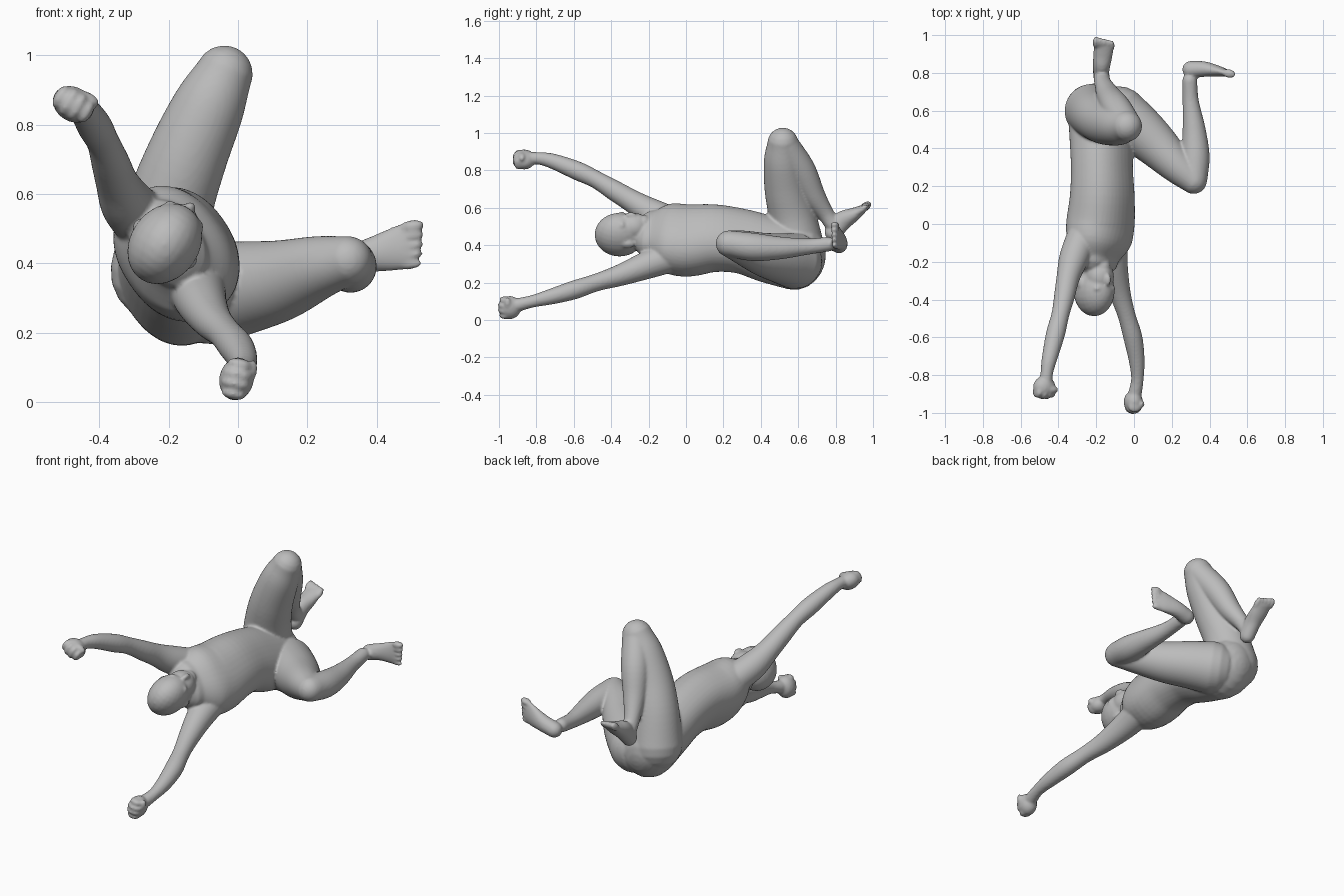
import bpy, bmesh, math
from mathutils import Vector, Matrix

if "Cube" in bpy.data.objects:
    bpy.data.objects.remove(bpy.data.objects["Cube"], do_unlink=True)

skin = bpy.data.materials.new("plain grey")
skin.use_nodes = True
GREY = (0.5, 0.5, 0.5, 1)
skin.diffuse_color = GREY
skin.node_tree.nodes["Principled BSDF"].inputs["Base Color"].default_value = GREY

bm = bmesh.new()
SIDES = 44
LAT = Vector((0.57, 0, -0.82)).normalized()     # across the torso
FACE = Vector((0.57, 0, 0.82)).normalized()     # out of the face
CHEEK = Vector((0.82, 0, -0.57)).normalized()   # across the face
X, Y, Z = Vector((1, 0, 0)), Vector((0, 1, 0)), Vector((0, 0, 1))


def refine(stations, steps=5):
    """Catmull-Rom interpolation of centre and radii."""
    s = [Vector(p) for p in stations]
    s = [2 * s[0] - s[1]] + s + [2 * s[-1] - s[-2]]
    out = []
    for i in range(1, len(s) - 2):
        a, b, c, d = s[i - 1:i + 3]
        for k in range(steps):
            t = k / steps
            out.append(0.5 * (2 * b + (c - a) * t + (2 * a - 5 * b + 4 * c - d) * t ** 2
                              + (3 * b - a - 3 * c + d) * t ** 3))
    return out + [s[-2]]


def tube(stations, across, power=2.0):
    """Round-capped loft through (x, y, z, half width, half depth)."""
    stations = [p if len(p) == 5 else (*p, p[3]) for p in stations]
    pts = refine(stations)
    rings = []
    for i, p in enumerate(pts):
        c = Vector(p[:3])
        t = (Vector(pts[min(i + 1, len(pts) - 1)][:3]) - Vector(pts[max(i - 1, 0)][:3])).normalized()
        frame = [(c, t, p[3], p[4])]
        if i in (0, len(pts) - 1):
            sign = -1 if i == 0 else 1
            r = min(p[3], p[4])
            cap = [(c + sign * t * r * math.sin(math.radians(g)), t,
                    p[3] * math.cos(math.radians(g)), p[4] * math.cos(math.radians(g)))
                   for g in (20, 40, 57, 72, 84)]
            frame = cap[::-1] + frame if i == 0 else frame + cap
        rings += frame
    loops = []
    for c, t, a, b in rings:
        side = (across - t * across.dot(t)).normalized()
        up = side.cross(t)
        loop = []
        for k in range(SIDES):
            ang = 2 * math.pi * k / SIDES
            cx, sx = math.cos(ang), math.sin(ang)
            u = math.copysign(abs(cx) ** (2 / power), cx) * a
            v = math.copysign(abs(sx) ** (2 / power), sx) * b
            loop.append(bm.verts.new(c + side * u + up * v))
        loops.append(loop)
    for lo, hi in zip(loops, loops[1:]):
        for k in range(SIDES):
            n = (k + 1) % SIDES
            bm.faces.new((lo[k], lo[n], hi[n], hi[k]))
    bm.faces.new(loops[0])
    bm.faces.new(loops[-1])


def blob(centre, radii, axes=(X, Y, Z)):
    """Ellipsoid along three given axes."""
    m = Matrix([axes[i] * radii[i] for i in range(3)]).transposed().to_4x4()
    m.translation = Vector(centre)
    bmesh.ops.create_uvsphere(bm, u_segments=24, v_segments=14, radius=1, matrix=m)


# Torso and neck
tube([(-.20, -.18, .455, .14, .10), (-.19, -.10, .445, .19, .145), (-.178, 0, .425, .2, .16),
      (-.168, .15, .437, .185, .154), (-.17, .3, .42, .176, .148), (-.172, .45, .375, .182, .152),
      (-.178, .59, .338, .182, .156)], LAT, 2.25)
tube([(-.19, -.10, .445, .10), (-.195, -.20, .46, .082), (-.205, -.30, .46, .08)], LAT)

# Head, jaw, chin, nose, lips, brow, ears
head = Vector((-.211, -.355, .456))
HEAD_AXES = (CHEEK, Y, FACE)
blob(head, (.10, .134, .124), HEAD_AXES)
blob(head + Vector((0, .075, 0)) + FACE * .05, (.077, .085, .076), HEAD_AXES)
blob(head + Vector((0, .13, 0)) + FACE * .085, (.04, .032, .034), HEAD_AXES)
blob(head + Vector((0, .06, 0)) + FACE * .122, (.017, .034, .022), HEAD_AXES)
blob(head + Vector((0, .102, 0)) + FACE * .105, (.034, .02, .02), HEAD_AXES)
for s in (-1, 1):
    blob(head + Vector((0, .012, 0)) + FACE * .098 + CHEEK * .032 * s, (.036, .018, .018), HEAD_AXES)
    blob(head + Vector((0, .045, 0)) + CHEEK * .094 * s, (.013, .034, .022), HEAD_AXES)

# Arms
tube([(-.265, -.05, .51, .085), (-.318, -.18, .57, .078), (-.348, -.28, .63, .062),
      (-.368, -.38, .69, .055), (-.39, -.48, .75, .047), (-.415, -.58, .797, .05),
      (-.447, -.71, .848, .041), (-.462, -.79, .864, .033), (-.468, -.86, .862, .036)], X)
tube([(-.12, -.02, .36, .088), (-.11, -.19, .30, .076), (-.078, -.35, .24, .058),
      (-.04, -.48, .2, .047), (-.006, -.6, .16, .05), (.014, -.72, .125, .042),
      (.018, -.82, .10, .033), (.005, -.9, .08, .036)], X)


def fist(c, row, other):
    """Palm, four curled fingers along row, and a thumb."""
    c = Vector(c)
    blob(c, (.063, .06, .05), (row, Y, other))
    for k in range(4):
        out = abs(k - 1.5) / 1.5
        off = row * (-.044 + .0293 * k) + Y * (-.038 + .012 * out)
        blob(c + off, (.0165, .03, .046 - .01 * out), (row, Y, other))
    blob(c + row * .03 + other * .036 + Y * -.012, (.034, .019, .018), (row, Y, other))


fist((-.475, -.865, .858), Vector((.86, 0, -.51)), Vector((.51, 0, .86)))
fist((-.004, -.942, .066), Vector((.2, 0, .98)), Vector((.98, 0, -.2)))

# Raised leg: thigh, shin
tube([(-.225, .60, .375, .143), (-.20, .57, .55, .127), (-.15, .537, .7, .117),
      (-.085, .52, .85, .104), (-.04, .518, .945, .083)], X)
tube([(-.042, .53, .93, .077), (-.095, .615, .80, .078), (-.135, .68, .67, .063),
      (-.165, .745, .57, .045), (-.172, .785, .51, .042)], X)
# Lowered leg: thigh, shin
tube([(-.08, .58, .315, .15), (.02, .505, .33, .134), (.12, .415, .35, .117),
      (.23, .305, .387, .092), (.315, .23, .408, .071)], Z)
tube([(.318, .235, .408, .07), (.325, .36, .39, .075), (.318, .5, .385, .061),
      (.30, .65, .392, .043), (.295, .76, .405, .039)], Z)


def foot(stations, across, toe_dir):
    """Sole loft with a row of toes past its last station."""
    tube(stations, across)
    tip = Vector(stations[-1][:3])
    w = stations[-1][3]
    toe_dir = toe_dir.normalized()
    side = (across - toe_dir * across.dot(toe_dir)).normalized()
    for k in range(5):
        f = k / 4
        r = .023 - .007 * f
        blob(tip + side * w * (.8 - 1.65 * f) + toe_dir * (.026 - .022 * f),
             (r * .8, .036, r), (side, toe_dir, side.cross(toe_dir)))


foot([(-.175, .785, .465, .041, .046), (-.172, .835, .528, .045, .052),
      (-.165, .895, .562, .051, .038), (-.16, .94, .59, .052, .024)], -X, Vector((.02, .75, .6)))
foot([(.30, .818, .40, .044, .045), (.37, .82, .42, .048, .041),
      (.44, .81, .437, .06, .03), (.485, .80, .45, .066, .021)], Z, Vector((.96, -.2, .15)))

# Fuse the parts into one smooth skin
bmesh.ops.recalc_face_normals(bm, faces=bm.faces[:])
mesh = bpy.data.meshes.new("reclining_figure")
bm.to_mesh(mesh)
bm.free()
mesh.materials.append(skin)
figure = bpy.data.objects.new("reclining_figure", mesh)
bpy.context.collection.objects.link(figure)
fuse = figure.modifiers.new("fuse", 'REMESH')
fuse.mode = 'VOXEL'
fuse.voxel_size = .0075
fuse.use_smooth_shade = True
soften = figure.modifiers.new("soften", 'SMOOTH')
soften.factor = .5
soften.iterations = 5
